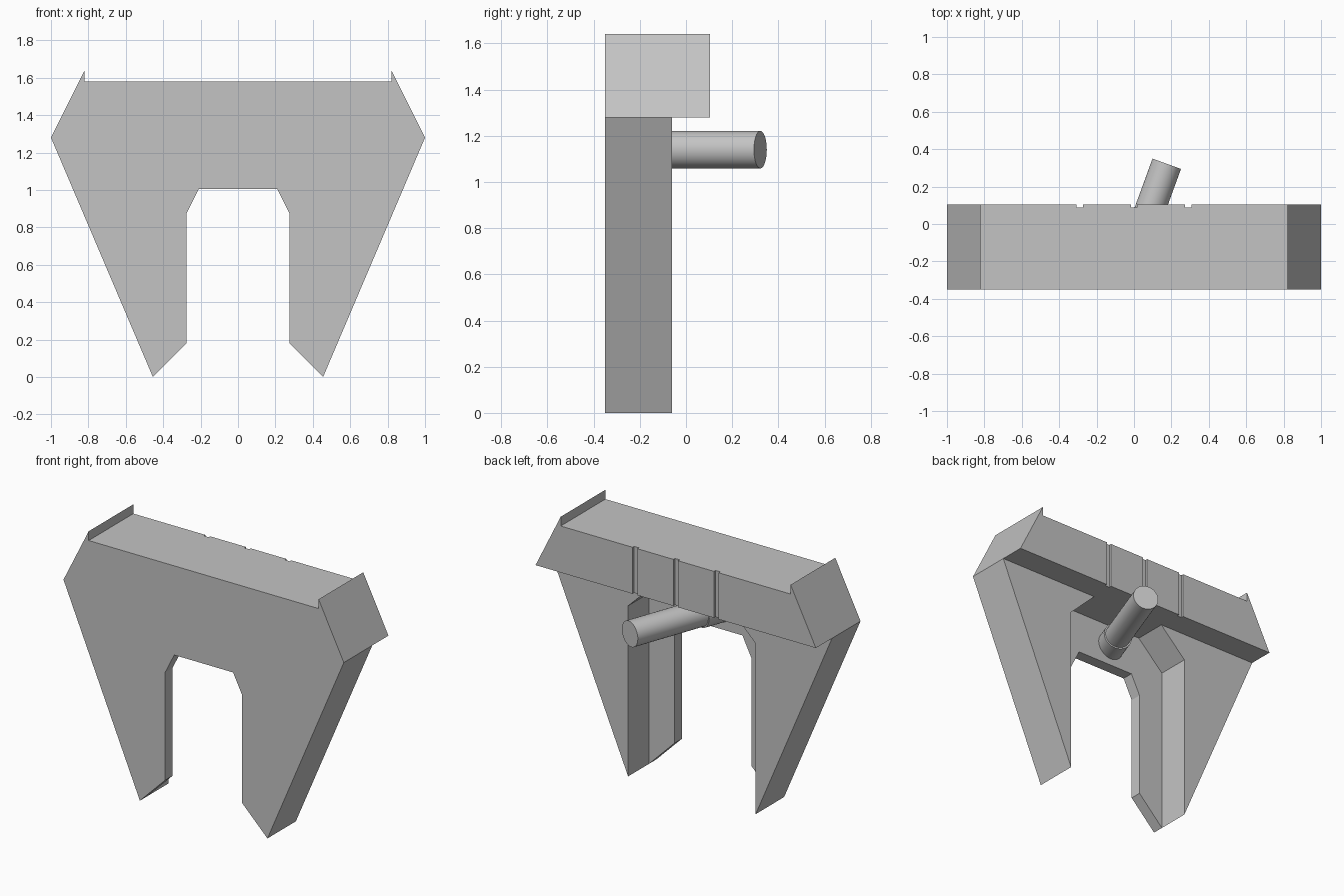
import bpy, bmesh
from math import radians
from mathutils import Vector

if "Cube" in bpy.data.objects:
    bpy.data.objects.remove(bpy.data.objects["Cube"], do_unlink=True)

# Single plain grey material
GREY = (0.55, 0.55, 0.55, 1)
grey = bpy.data.materials.new("plain_grey")
grey.use_nodes = True
grey.diffuse_color = GREY
grey.node_tree.nodes["Principled BSDF"].inputs["Base Color"].default_value = GREY

FRONT, PLATE_BACK, LEG_BACK, HEAD_BACK = -0.35, -0.275, -0.06, 0.105
SHOULDER = 1.28


def finish(name, bm):
    bmesh.ops.recalc_face_normals(bm, faces=bm.faces)
    mesh = bpy.data.meshes.new(name)
    bm.to_mesh(mesh)
    bm.free()
    mesh.materials.append(grey)
    obj = bpy.data.objects.new(name, mesh)
    bpy.context.collection.objects.link(obj)
    return obj


def prism(name, outline, y0, y1):
    """Extrude an (x, z) outline from y0 to y1."""
    bm = bmesh.new()
    face = bm.faces.new([bm.verts.new((x, y0, z)) for x, z in outline])
    grown = bmesh.ops.extrude_face_region(bm, geom=[face])["geom"]
    verts = [v for v in grown if isinstance(v, bmesh.types.BMVert)]
    bmesh.ops.translate(bm, verts=verts, vec=(0, y1 - y0, 0))
    return finish(name, bm)


def mirrored(half):
    """Close a right-hand outline with its mirror image."""
    return half + [(-x, z) for x, z in reversed(half)]


def rod(name, start, end, radius):
    axis = end - start
    bpy.ops.mesh.primitive_cylinder_add(vertices=48, radius=radius, depth=axis.length,
                                        location=(start + end) / 2)
    obj = bpy.context.object
    obj.name = name
    obj.rotation_euler = axis.to_track_quat('Z', 'Y').to_euler()
    obj.data.materials.append(grey)
    bpy.ops.object.shade_smooth_by_angle(angle=radians(35))
    return obj


# Thin front plate with the arched opening
prism("front_plate", mirrored([(0.21, 1.005), (0.275, 0.875), (0.275, 0.18),
                               (0.455, 0), (1, SHOULDER)]), FRONT, PLATE_BACK)

# Thicker leg backing behind the plate, leaving a wider recess
for side, label in ((1, "left"), (-1, "right")):
    outline = [(0.27, SHOULDER), (0.455, 1.10), (0.455, 0), (1, SHOULDER)]
    prism(label + "_leg_backing", [(side * x, z) for x, z in outline], PLATE_BACK, LEG_BACK)

# Deep head block with raised ears
head = prism("head_block", mirrored([(1, SHOULDER), (0.82, 1.64), (0.82, 1.58)]),
             FRONT, HEAD_BACK)

# Three shallow vertical grooves across the back of the head
for i in (-1, 0, 1):
    x = i * 0.29
    cutter = prism("groove_cutter", [(x - 0.017, 1.2), (x + 0.017, 1.2),
                                     (x + 0.017, 1.7), (x - 0.017, 1.7)],
                   HEAD_BACK - 0.016, HEAD_BACK + 0.1)
    cutter.hide_render = True
    mod = head.modifiers.new("groove", 'BOOLEAN')
    mod.operation = 'DIFFERENCE'
    mod.solver = 'EXACT'
    mod.object = cutter
    bpy.context.view_layer.objects.active = head
    bpy.ops.object.modifier_apply(modifier=mod.name)
    bpy.data.objects.remove(cutter, do_unlink=True)

# Slanted rear handle with a collar at its root
tip = Vector((0.175, 0.322, 1.14))
root = Vector((-0.052, -0.3, 1.14))
rod("rear_handle", root, tip, 0.081)
rod("handle_collar", root, root.lerp(tip, 0.24), 0.09)
